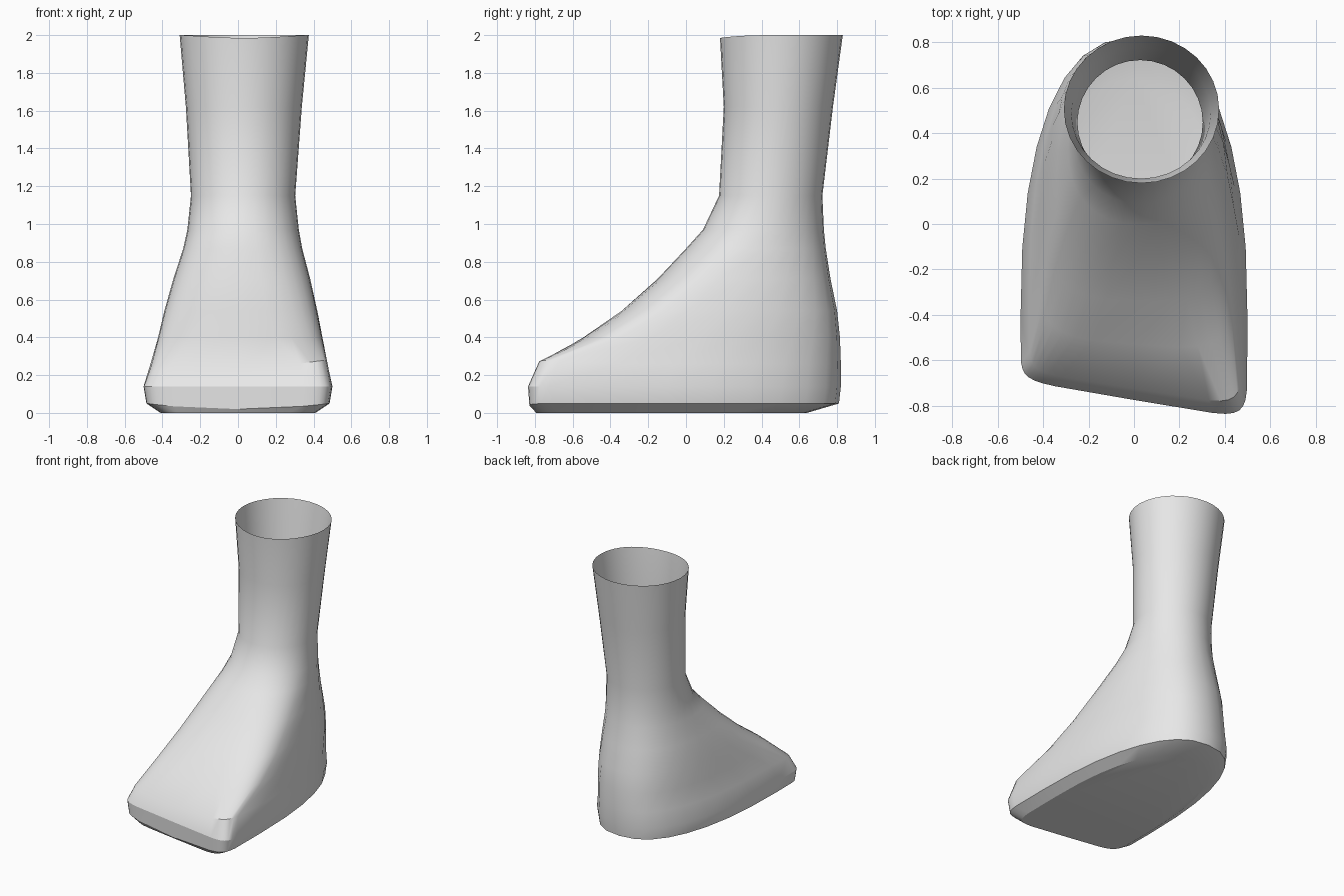
import bpy, bmesh, math

cube = bpy.data.objects.get("Cube")
if cube:
    bpy.data.objects.remove(cube, do_unlink=True)

grey = bpy.data.materials.new("light grey")
grey.use_nodes = True
grey.diffuse_color = (0.8, 0.8, 0.8, 1)
grey.node_tree.nodes["Principled BSDF"].inputs["Base Color"].default_value = (0.8, 0.8, 0.8, 1)

SIDES = 32

# Horizontal sections from sole to cuff:
# z, front y, back y, y of widest point, centre x, half width, squareness of
# the heel and of the toe, sideways slant of the toe, front z tilt, front z offset
SECTIONS = [
    (0.00, -0.75, 0.64, -0.36, 0.00, 0.41, 2.4, 8.0, 0.16, 0.00, 0.00),
    (0.05, -0.77, 0.81, -0.42, 0.00, 0.485, 2.4, 9.0, 0.17, 0.00, -0.03),
    (0.14, -0.775, 0.82, -0.42, 0.00, 0.50, 2.4, 9.0, 0.17, 0.00, 0.00),
    (0.26, -0.725, 0.82, -0.37, 0.005, 0.468, 2.4, 9.0, 0.16, 0.05, -0.03),
    (0.40, -0.53, 0.815, -0.18, 0.012, 0.435, 2.4, 4.0, 0.08, 0.00, 0.00),
    (0.54, -0.34, 0.80, 0.01, 0.015, 0.405, 2.35, 3.1, 0.03, 0.00, 0.00),
    (0.71, -0.15, 0.765, 0.18, 0.02, 0.362, 2.25, 2.6, 0.00, 0.00, 0.00),
    (0.87, 0.00, 0.74, 0.33, 0.025, 0.315, 2.1, 2.3, 0.00, 0.00, 0.00),
    (0.97, 0.09, 0.73, 0.40, 0.027, 0.295, 2.0, 2.1, 0.00, 0.00, 0.00),
    (1.15, 0.175, 0.722, 0.447, 0.027, 0.276, 2.0, 2.0, 0.00, 0.00, 0.00),
    (1.62, 0.20, 0.778, 0.488, 0.031, 0.307, 2.0, 2.0, 0.00, 0.00, 0.00),
    (2.00, 0.18, 0.83, 0.505, 0.033, 0.342, 2.0, 2.0, 0.00, 0.00, -0.015),
]


def section_point(section, i):
    """Rounded heel half joined to a squarer toe half."""
    z, front, back, mid, cx, half, heel, toe, slant, tilt, lift = section
    a = 2 * math.pi * i / SIDES
    c, s = math.cos(a), math.sin(a)
    square = heel if s >= 0 else toe
    u = math.copysign(abs(c) ** (2 / square), c)
    v = abs(s) ** (2 / square)
    x = cx + half * u
    if s >= 0:
        return x, mid + (back - mid) * v, z
    return x, mid - (mid - front) * v - slant * x * v, z + (tilt * x + lift * (1 - u * u)) * v


# Foot and leg: one open-topped sheet lofted through the sections
bm = bmesh.new()
rings = [[bm.verts.new(section_point(s, i)) for i in range(SIDES)] for s in SECTIONS]
for low, high in zip(rings, rings[1:]):
    for i in range(SIDES):
        j = (i + 1) % SIDES
        bm.faces.new((low[i], low[j], high[j], high[i]))
# Flat sole
bm.faces.new(rings[0][::-1])

mesh = bpy.data.meshes.new("foot_and_leg")
bm.to_mesh(mesh)
bm.free()
mesh.materials.append(grey)
foot = bpy.data.objects.new("foot_and_leg", mesh)
bpy.context.collection.objects.link(foot)

# Smooth skin with a crisp toe edge and sole rim
bpy.ops.object.select_all(action='DESELECT')
foot.select_set(True)
bpy.context.view_layer.objects.active = foot
bpy.ops.object.shade_smooth_by_angle(angle=math.radians(27))
